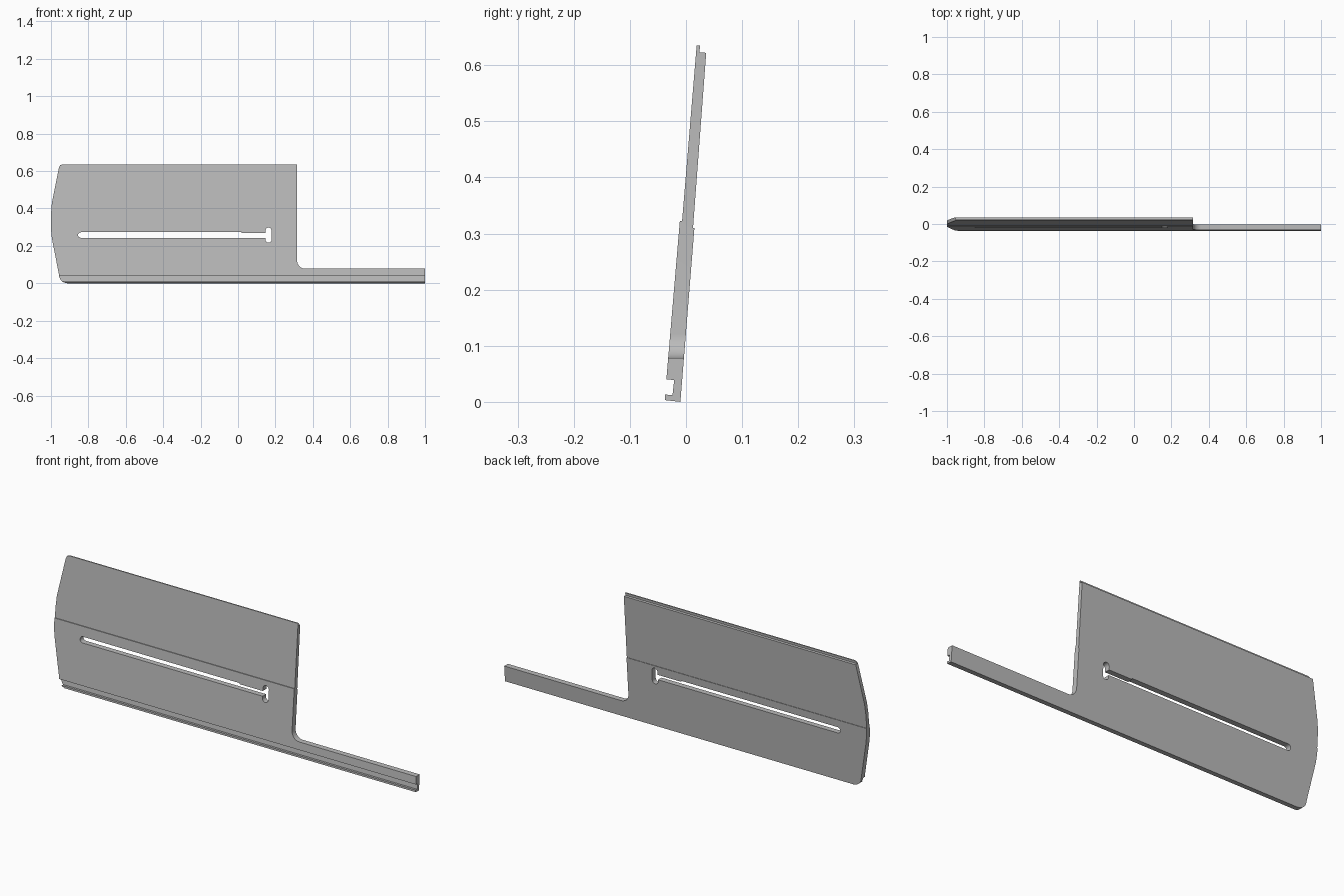
import bpy
import bmesh
from math import cos, sin, radians
from mathutils import Vector

if "Cube" in bpy.data.objects:
    bpy.data.objects.remove(bpy.data.objects["Cube"])

grey = bpy.data.materials.new("plain grey")
grey.use_nodes = True
colour = (0.5, 0.5, 0.5, 1)
grey.diffuse_color = colour
grey.node_tree.nodes["Principled BSDF"].inputs["Base Color"].default_value = colour


def arc(cx, cz, r, start, end, steps=8):
    """Points along a circular arc, angles in degrees."""
    angles = [radians(start + (end - start) * i / steps) for i in range(steps + 1)]
    return [(cx + r * cos(a), cz + r * sin(a)) for a in angles]


def prism(name, points, place, depth):
    """Extrude a closed outline, placed in space by a function, along depth."""
    bm = bmesh.new()
    face = bm.faces.new([bm.verts.new(place(*p)) for p in points])
    side = bmesh.ops.extrude_face_region(bm, geom=[face])["geom"]
    moved = [v for v in side if isinstance(v, bmesh.types.BMVert)]
    bmesh.ops.translate(bm, verts=moved, vec=Vector(depth))
    bmesh.ops.recalc_face_normals(bm, faces=bm.faces)
    mesh = bpy.data.meshes.new(name)
    bm.to_mesh(mesh)
    bm.free()
    mesh.materials.append(grey)
    obj = bpy.data.objects.new(name, mesh)
    bpy.context.collection.objects.link(obj)
    return obj


def front_prism(name, points):
    return prism(name, points, lambda x, z: (x, -0.2, z), (0, 0.4, 0))


def cut(target, cutter, operation):
    mod = target.modifiers.new(cutter.name, "BOOLEAN")
    mod.object, mod.operation, mod.solver = cutter, operation, "EXACT"
    bpy.context.view_layer.objects.active = target
    bpy.ops.object.modifier_apply(modifier=mod.name)
    bpy.data.objects.remove(cutter)


# Leaning cross-section: back face, top tongue, front step, bottom groove and lip
section = [(-0.010, 0), (0.015, 0.31), (0.0125, 0.31), (0.036, 0.622),
           (0.024, 0.623), (0.025, 0.635), (0.019, 0.635), (-0.007, 0.322),
           (-0.011, 0.322), (-0.035, 0.04), (-0.021, 0.039), (-0.024, 0.012),
           (-0.037, 0.013), (-0.037, 0.003)]
plate = prism("slotted_plate", section, lambda y, z: (-1.1, y, z), (2.1, 0, 0))

# Front silhouette: bowed left end, tall panel, filleted arm to the right
outline = [(1.1, -0.1), (1.1, 0.078)]
outline += arc(0.359, 0.121, 0.043, 270, 180)
outline += [(0.316, 0.7), (-0.94, 0.7), (-0.94, 0.635), (-0.951, 0.631), (-0.957, 0.62)]
outline += [(-0.995, 0.43), (-0.999, 0.38), (-1, 0.33), (-0.999, 0.28), (-0.995, 0.24)]
outline += arc(-0.913, 0.045, 0.044, 180, 270) + [(-0.913, -0.1)]
cut(plate, front_prism("silhouette", outline), "INTERSECT")

# Long slot ending in an upright keyhole
slot = arc(-0.84, 0.258, 0.015, 270, 90)
slot += [(0.02, 0.273), (0.02, 0.268), (0.147, 0.268)]
slot += arc(0.163, 0.282, 0.016, 180, 0)
slot += arc(0.163, 0.233, 0.016, 0, -180)
slot += [(0.147, 0.243)]
cut(plate, front_prism("slot", slot), "DIFFERENCE")

# Smooth the rounded corners, keep the machined edges crisp
bpy.ops.object.select_all(action="DESELECT")
plate.select_set(True)
bpy.context.view_layer.objects.active = plate
bpy.ops.object.shade_smooth_by_angle(angle=radians(25))
